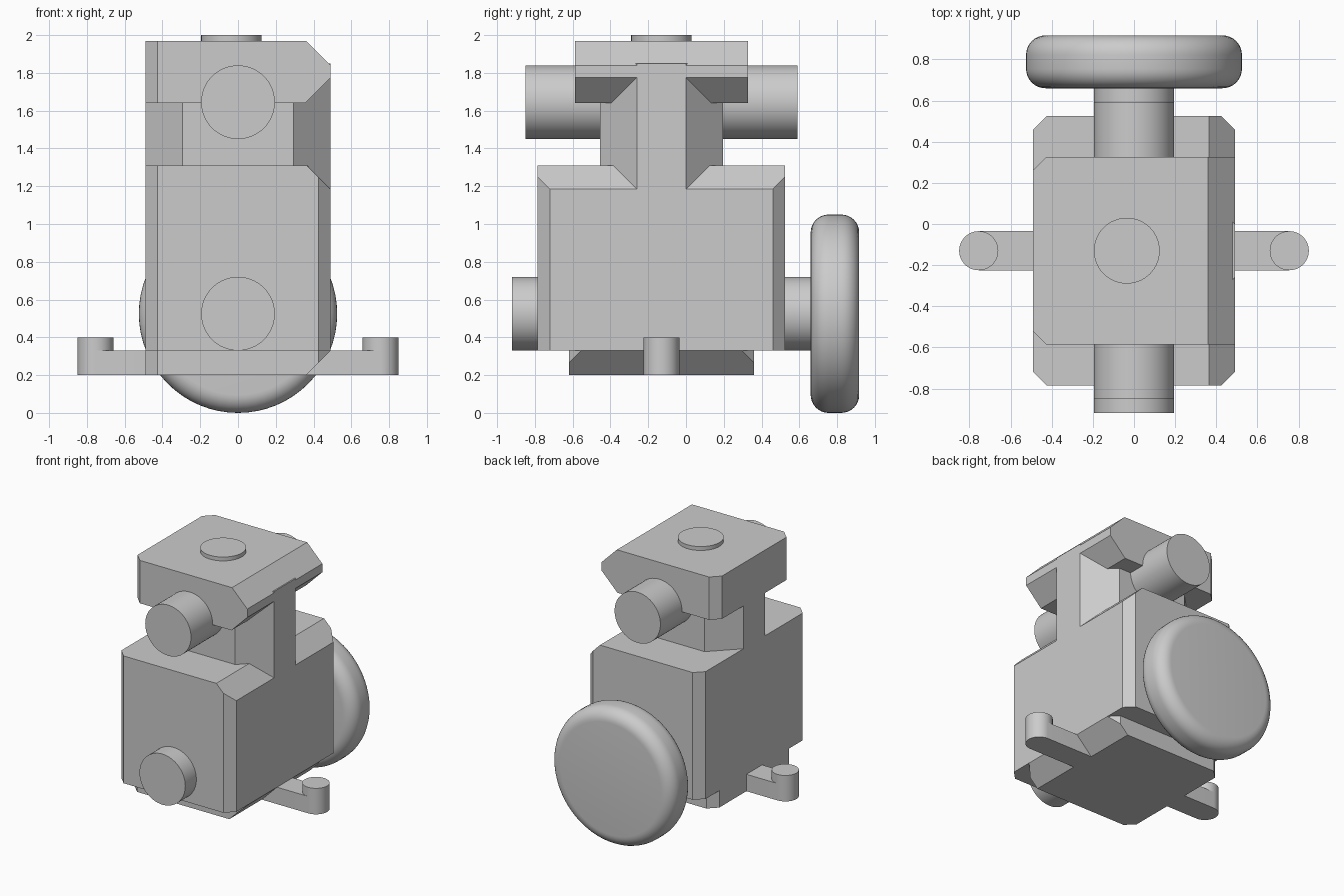
import bpy, bmesh
from math import pi, sin, cos, radians
from mathutils import Matrix, Vector

if "Cube" in bpy.data.objects:
    bpy.data.objects.remove(bpy.data.objects["Cube"], do_unlink=True)

GREY = (0.6, 0.6, 0.6, 1.0)
mat = bpy.data.materials.new("plain grey")
mat.use_nodes = True
mat.diffuse_color = GREY
mat.node_tree.nodes["Principled BSDF"].inputs["Base Color"].default_value = GREY

HALF = 0.49      # half width of the housing
MID = -0.13      # y of its centre line
WHEEL_Z = 0.525


def finish(bm, name):
    bmesh.ops.recalc_face_normals(bm, faces=bm.faces)
    mesh = bpy.data.meshes.new(name)
    bm.to_mesh(mesh)
    bm.free()
    mesh.materials.append(mat)
    obj = bpy.data.objects.new(name, mesh)
    bpy.context.collection.objects.link(obj)
    return obj


def smooth(obj):
    obj.data.shade_smooth()
    obj.data.set_sharp_from_angle(angle=radians(30))


def prism(name, plan, z0, z1, slopes=()):
    """Extrude a plan upward, then slice off (point, normal) slopes."""
    bm = bmesh.new()
    face = bm.faces.new([bm.verts.new((x, y, z0)) for x, y in plan])
    top = bmesh.ops.extrude_face_region(bm, geom=[face])["geom"]
    bmesh.ops.translate(bm, vec=(0, 0, z1 - z0),
                        verts=[v for v in top if isinstance(v, bmesh.types.BMVert)])
    for point, normal in slopes:
        bmesh.ops.bisect_plane(bm, geom=bm.verts[:] + bm.edges[:] + bm.faces[:],
                               plane_co=point, plane_no=normal, clear_outer=True)
        bmesh.ops.holes_fill(bm, edges=[e for e in bm.edges if e.is_boundary])
    return finish(bm, name)


def block_plan(half_depth, left, right):
    """Rectangle with corner cuts of the given size on the -x and +x sides."""
    pts = []
    for sx, sy, cut in ((-1, -1, left), (1, -1, right), (1, 1, right), (-1, 1, left)):
        corner = Vector((sx * HALF, MID + sy * half_depth))
        if not cut:
            pts.append(corner)
            continue
        pair = [corner - Vector((0, sy * cut)), corner - Vector((sx * cut, 0))]
        pts += pair if sx == sy else pair[::-1]
    return pts


def cylinder(name, radius, start, end):
    start, end = Vector(start), Vector(end)
    axis = end - start
    bm = bmesh.new()
    bmesh.ops.create_cone(bm, cap_ends=True, segments=64, radius1=radius,
                          radius2=radius, depth=axis.length)
    turn = axis.to_track_quat('Z', 'Y').to_matrix().to_4x4()
    bm.transform(Matrix.Translation((start + end) / 2) @ turn)
    obj = finish(bm, name)
    smooth(obj)
    return obj


def unite(target, parts):
    for part in parts:
        mod = target.modifiers.new("union", 'BOOLEAN')
        mod.operation, mod.solver, mod.object = 'UNION', 'EXACT', part
        with bpy.context.temp_override(object=target, active_object=target):
            bpy.ops.object.modifier_apply(modifier=mod.name)
        bpy.data.objects.remove(part, do_unlink=True)
    bm = bmesh.new()
    bm.from_mesh(target.data)
    bmesh.ops.remove_doubles(bm, verts=bm.verts, dist=0.0005)
    bmesh.ops.dissolve_limit(bm, angle_limit=radians(1), verts=bm.verts, edges=bm.edges)
    bm.to_mesh(target.data)
    bm.free()


# Housing: main block, waist, head and foot, with bevels along the +x side
UP, DOWN = (1, 0, 1), (1, 0, -1)
housing = prism("housing", block_plan(0.655, 0.065, 0.065), 0.33, 1.31,
                [((0.365, 0, 1.31), UP)])
waist = prism("waist", block_plan(0.325, 0.195, 0.195), 1.0, 1.85)
head = prism("head", block_plan(0.457, 0.065, 0), 1.64, 1.97,
             [((0.36, 0, 1.97), UP), ((0.355, 0, 1.64), DOWN)])
foot = prism("foot", block_plan(0.49, 0.065, 0.065), 0.2, 0.34,
             [((0.36, 0, 0.2), DOWN)])

# Cross bar with rounded ends through the foot
R, REACH, N = 0.095, 0.755, 32
ends = [(s * (REACH + R * sin(pi * i / N)), MID - s * R * cos(pi * i / N))
        for s in (1, -1) for i in range(N + 1)]
bar = prism("bar", ends, 0.2, 0.33)
unite(housing, [waist, head, foot, bar])
smooth(housing)

# Upright posts on the bar ends
for side, s in (("left", 1), ("right", -1)):
    cylinder(side + "_post", R, (s * REACH, MID, 0.33), (s * REACH, MID, 0.4))

# Round studs and axles
cylinder("top_button", 0.16, (-0.035, MID, 1.96), (-0.035, MID, 2.0))
cylinder("upper_rod", 0.195, (0, -0.85, 1.645), (0, 0.59, 1.645))
cylinder("lower_rod", 0.195, (0, -0.92, WHEEL_Z), (0, 0.7, WHEEL_Z))

# Rear wheel with a rounded rim
wheel = cylinder("rear_wheel", 0.525, (0, 0.66, WHEEL_Z), (0, 0.917, WHEEL_Z))
bm = bmesh.new()
bm.from_mesh(wheel.data)
rims = [e for e in bm.edges if any(len(f.verts) > 4 for f in e.link_faces)]
bmesh.ops.bevel(bm, geom=rims, offset=0.095, segments=8, profile=0.5, affect='EDGES')
bm.to_mesh(wheel.data)
bm.free()
smooth(wheel)
